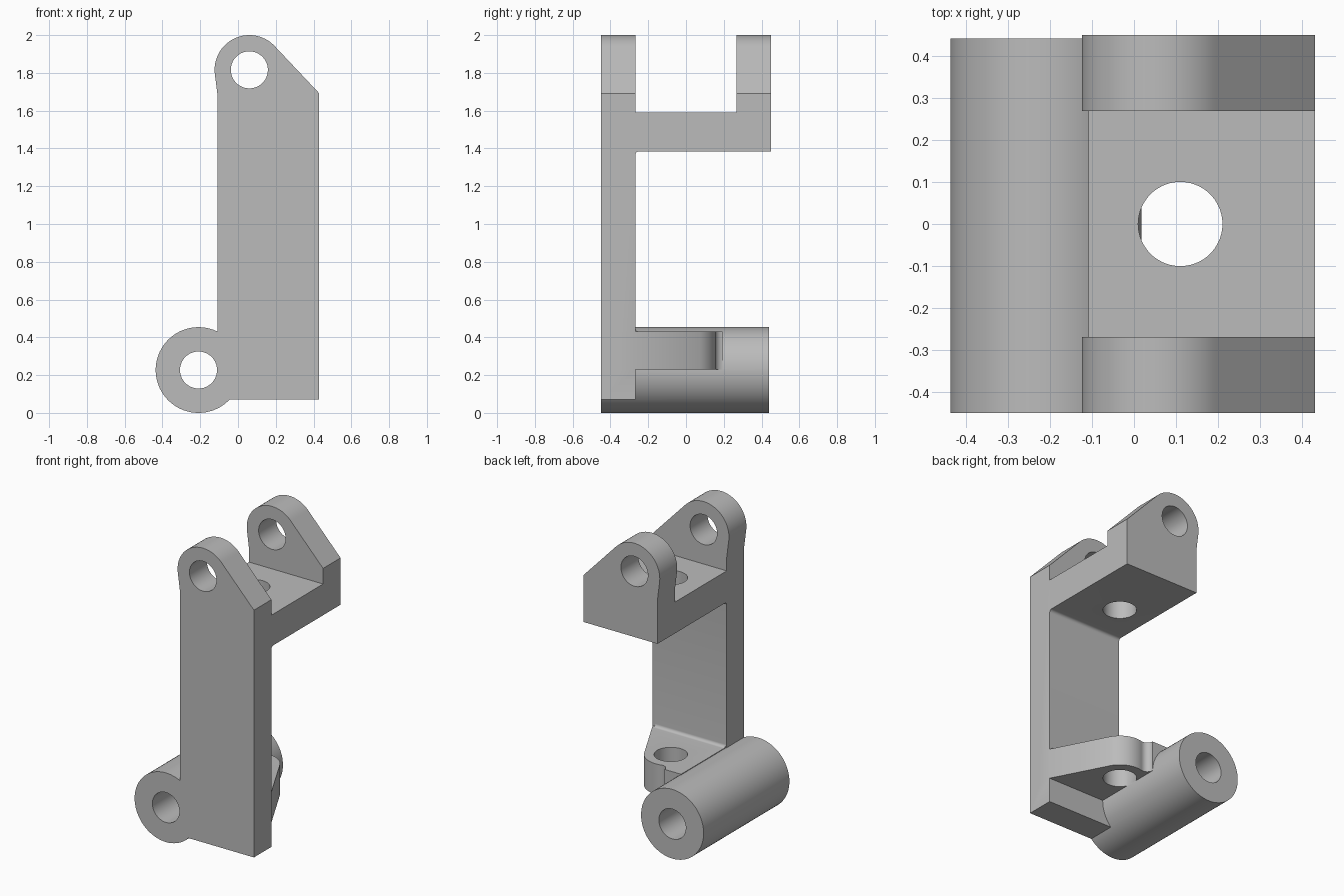
import bpy, bmesh
from math import sin, cos, radians
from mathutils import Vector

cube = bpy.data.objects.get("Cube")
if cube:
    bpy.data.objects.remove(cube, do_unlink=True)

steel = bpy.data.materials.new("plain grey")
steel.use_nodes = True
GREY = (0.5, 0.5, 0.5, 1)
steel.diffuse_color = GREY
steel.node_tree.nodes["Principled BSDF"].inputs["Base Color"].default_value = GREY


def arc(cx, cy, r, start, end, steps=24):
    angles = [radians(start + (end - start) * i / steps) for i in range(steps + 1)]
    return [(cx + r * cos(a), cy + r * sin(a)) for a in angles]


def circle(cx, cy, r):
    return arc(cx, cy, r, 0, 360, 72)[:-1]


def prism(name, outline, axis, low, high):
    """Extrude a 2D outline along one axis."""
    place = {"X": lambda a, b: (low, a, b),
             "Y": lambda a, b: (a, low, b),
             "Z": lambda a, b: (a, b, low)}[axis]
    bm = bmesh.new()
    face = bm.faces.new([bm.verts.new(place(a, b)) for a, b in outline])
    grown = bmesh.ops.extrude_face_region(bm, geom=[face])["geom"]
    shift = Vector([(high - low) * (axis == k) for k in "XYZ"])
    bmesh.ops.translate(bm, vec=shift,
                        verts=[v for v in grown if isinstance(v, bmesh.types.BMVert)])
    bmesh.ops.recalc_face_normals(bm, faces=bm.faces)
    mesh = bpy.data.meshes.new(name)
    bm.to_mesh(mesh)
    bm.free()
    mesh.materials.append(steel)
    obj = bpy.data.objects.new(name, mesh)
    bpy.context.collection.objects.link(obj)
    return obj


def combine(body, other, operation):
    """Apply a boolean and discard the tool object."""
    bpy.context.view_layer.objects.active = body
    mod = body.modifiers.new("join", "BOOLEAN")
    mod.operation, mod.solver, mod.object = operation, "EXACT", other
    bpy.ops.object.modifier_apply(modifier=mod.name)
    bpy.data.objects.remove(other, do_unlink=True)


LEFT, RIGHT = -0.108, 0.43
FRONT, INNER, BACK = -0.449, -0.268, 0.449
PIN = (0.06, 1.816)
TUBE = (-0.209, 0.227)


# Upright and rear ear share the same rounded, sloping top
def ear_outline(bottom):
    return ([(LEFT, bottom), (RIGHT, bottom), (RIGHT, 1.692)]
            + arc(*PIN, 0.184, 43, 186.4, 40) + [(LEFT, 1.68)])


bracket = prism("bracket", ear_outline(0.07), "Y", FRONT, INNER)
combine(bracket, prism("rear_ear", ear_outline(1.385), "Y", -INNER, BACK), "UNION")

# Bridge with a small fillet beneath it
fillet = 0.02
bridge = ([(-0.36, 1.59), (-0.36, 1.385 - fillet), (INNER, 1.385 - fillet)]
          + arc(INNER + fillet, 1.385 - fillet, fillet, 180, 90, 8)[1:]
          + [(0.36, 1.385), (0.36, 1.59)])
combine(bracket, prism("bridge", bridge, "X", LEFT, RIGHT), "UNION")

# Lower shelf: sloping side, rounded nose, concave blend to the tube
shelf = ([(-0.1, -0.36), (RIGHT, -0.36), (RIGHT, INNER)]
         + arc(0.11, 0, 0.16, 27.3, 104.5)
         + arc(0.06, 0.194, 0.04, 284.5, 180, 12)[1:]
         + [(-0.1, 0.194)])
combine(bracket, prism("shelf", shelf, "Z", 0.23, 0.43), "UNION")
shelf_fillet = ([(-0.3, 0.4), (INNER + fillet, 0.4)]
                + arc(INNER + fillet, 0.43 + fillet, fillet, 270, 180, 8)
                + [(-0.3, 0.43 + fillet)])
combine(bracket, prism("shelf_fillet", shelf_fillet, "X", -0.1, 0.41), "UNION")

# Vertical hole through bridge and shelf
combine(bracket, prism("bolt_hole", circle(0.11, 0, 0.1), "Z", 0.15, 1.75), "DIFFERENCE")

# Pivot tube and the two horizontal bores
combine(bracket, prism("tube", circle(*TUBE, 0.227), "Y", FRONT, 0.44), "UNION")
for centre in (TUBE, PIN):
    combine(bracket, prism("bore", circle(*centre, 0.098), "Y", -0.6, 0.6), "DIFFERENCE")

bpy.ops.object.select_all(action="DESELECT")
bracket.select_set(True)
bpy.context.view_layer.objects.active = bracket
bpy.ops.object.shade_smooth_by_angle(angle=radians(30))
